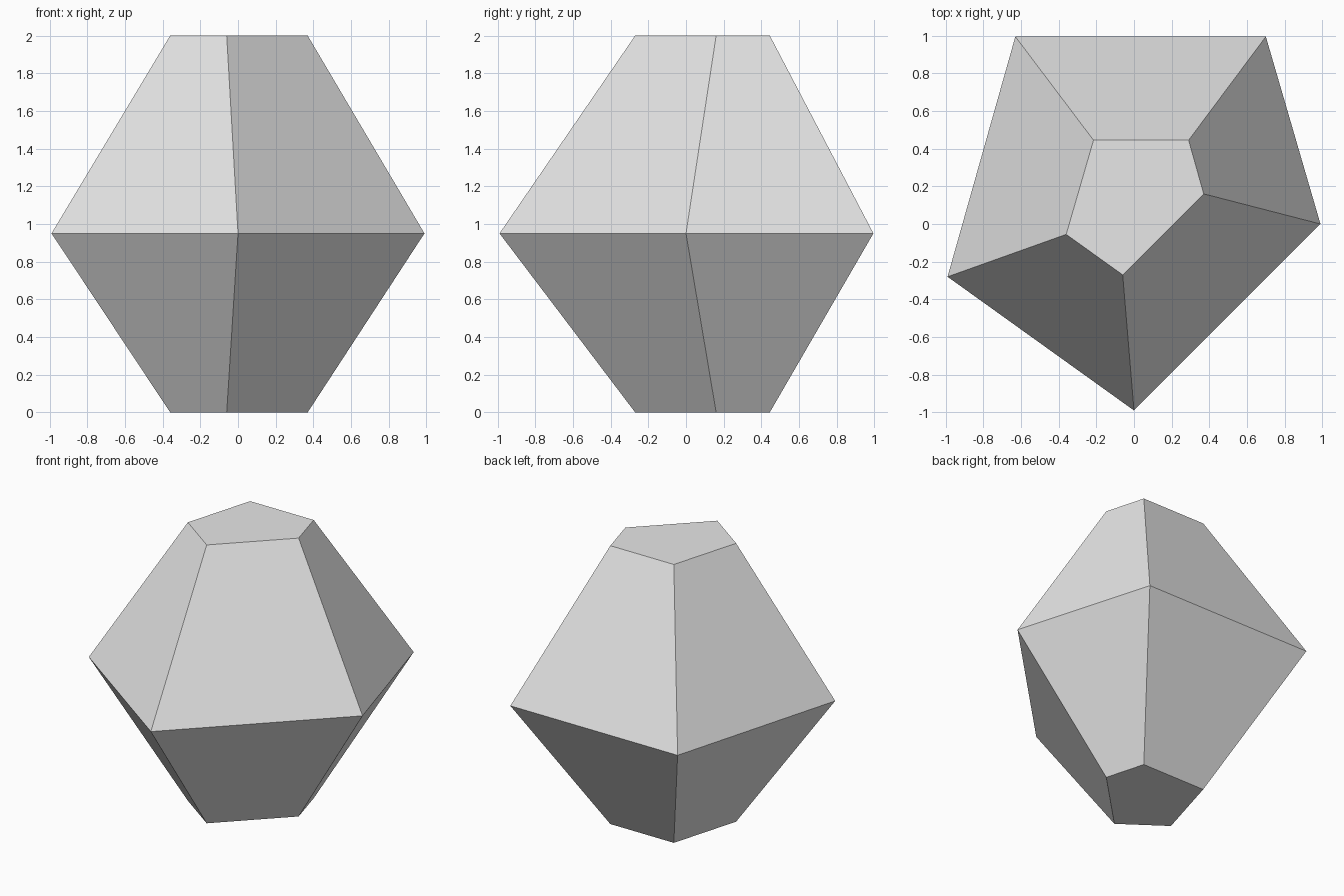
import bpy, bmesh

if "Cube" in bpy.data.objects:
    bpy.data.objects.remove(bpy.data.objects["Cube"])

# Plan outlines (counter-clockwise from the back left corner)
GIRDLE = [(-0.63, 0.995), (-0.99, -0.28), (0.0, -0.99), (0.99, 0.0), (0.70, 0.995)]
CAP = [(-0.215, 0.445), (-0.36, -0.055), (-0.06, -0.27), (0.37, 0.16), (0.29, 0.445)]

grey = bpy.data.materials.new("light grey")
grey.diffuse_color = (0.8, 0.8, 0.8, 1)
grey.use_nodes = True
grey.node_tree.nodes["Principled BSDF"].inputs["Base Color"].default_value = grey.diffuse_color

# Faceted stone: bottom cap, wide girdle and top cap joined by flat facets
bm = bmesh.new()
rings = [[bm.verts.new((x, y, z)) for x, y in outline]
         for outline, z in ((CAP, 0.0), (GIRDLE, 0.95), (CAP, 2.0))]
for low, high in zip(rings, rings[1:]):
    for i in range(5):
        j = (i + 1) % 5
        bm.faces.new((low[i], low[j], high[j], high[i]))
bm.faces.new(rings[0][::-1])
bm.faces.new(rings[-1])
bmesh.ops.recalc_face_normals(bm, faces=bm.faces)

mesh = bpy.data.meshes.new("faceted_stone")
bm.to_mesh(mesh)
bm.free()
mesh.materials.append(grey)
bpy.context.collection.objects.link(bpy.data.objects.new("faceted_stone", mesh))
